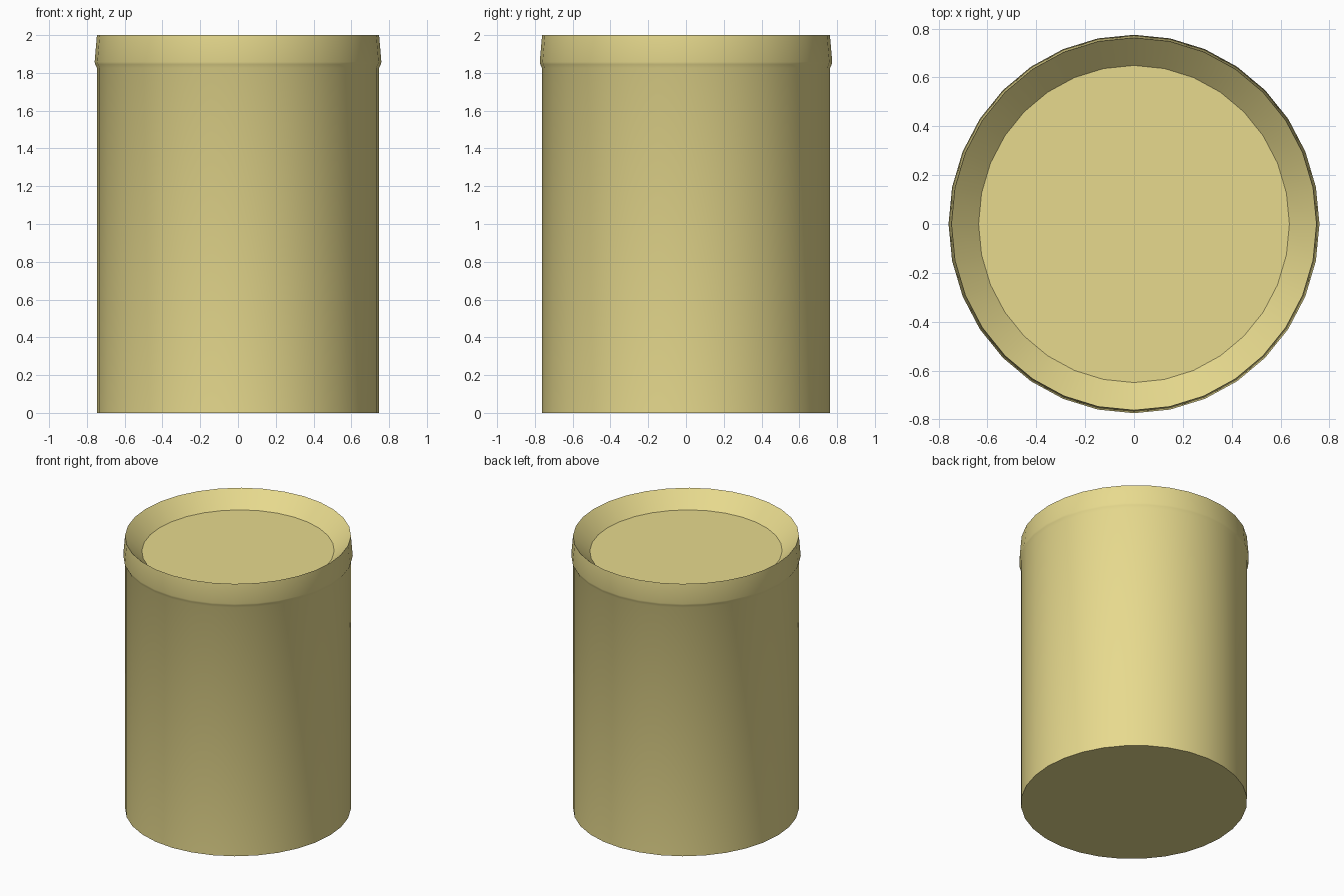
import bpy, bmesh, math

if "Cube" in bpy.data.objects:
    bpy.data.objects.remove(bpy.data.objects["Cube"])

SIDES = 32
Y_STRETCH = 0.762 / 0.747  # the can is very slightly oval

# Outline of the can: (radius, height) from the base to the recessed lid
PROFILE = [
    (0.747, 0.0),     # base edge
    (0.747, 1.826),   # top of body wall
    (0.756, 1.845),   # underside of rim
    (0.759, 1.858),   # widest point of rim
    (0.747, 2.0),     # rim crest
    (0.636, 1.89),    # edge of recessed lid
]

bm = bmesh.new()
rings = []
for r, z in PROFILE:
    rings.append([bm.verts.new((r * math.cos(2 * math.pi * i / SIDES),
                                r * Y_STRETCH * math.sin(2 * math.pi * i / SIDES), z))
                  for i in range(SIDES)])

# Walls between neighbouring rings
for low, high in zip(rings, rings[1:]):
    for i in range(SIDES):
        j = (i + 1) % SIDES
        bm.faces.new((low[i], low[j], high[j], high[i]))

# Flat base and lid
bm.faces.new(rings[0][::-1])
bm.faces.new(rings[-1])

mesh = bpy.data.meshes.new("can")
bm.to_mesh(mesh)
bm.free()
can = bpy.data.objects.new("can", mesh)
bpy.context.collection.objects.link(can)

# Yellow paint
paint = bpy.data.materials.new("yellow_paint")
paint.diffuse_color = (0.8, 0.7, 0.27, 1)
paint.use_nodes = True
paint.node_tree.nodes["Principled BSDF"].inputs["Base Color"].default_value = paint.diffuse_color
mesh.materials.append(paint)

bpy.context.view_layer.objects.active = can
can.select_set(True)
bpy.ops.object.shade_smooth_by_angle(angle=math.radians(35))
